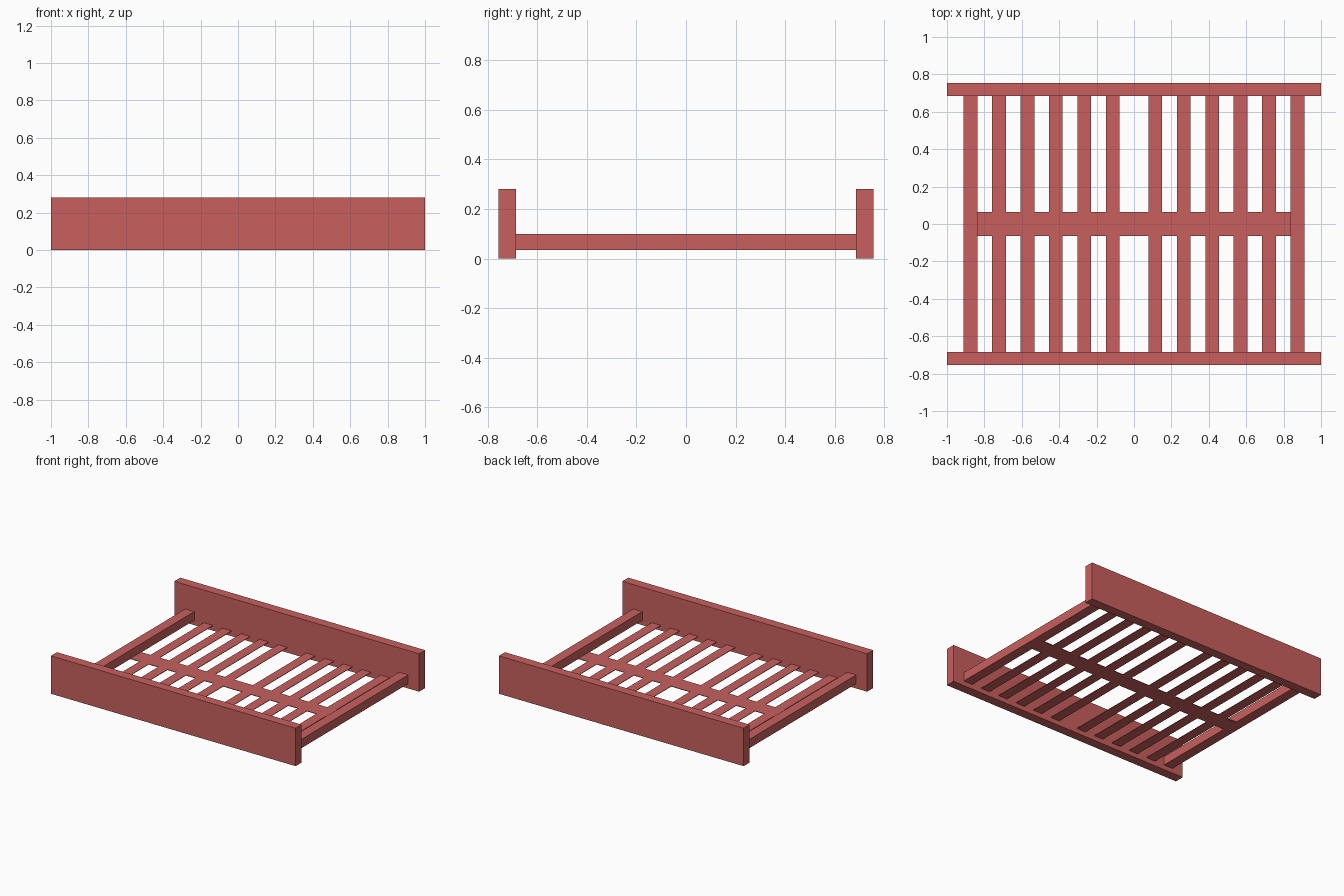
import bpy
import bmesh
from mathutils import Vector

cube = bpy.data.objects.get("Cube")
if cube:
    bpy.data.objects.remove(cube, do_unlink=True)

red = bpy.data.materials.new("soft red")
red.use_nodes = True
color = (0.58, 0.117, 0.11, 1)
red.diffuse_color = color
red.node_tree.nodes["Principled BSDF"].inputs["Base Color"].default_value = color


def add_object(name, bm):
    bmesh.ops.recalc_face_normals(bm, faces=bm.faces)
    mesh = bpy.data.meshes.new(name)
    bm.to_mesh(mesh)
    bm.free()
    mesh.materials.append(red)
    obj = bpy.data.objects.new(name, mesh)
    bpy.context.collection.objects.link(obj)
    return obj


def box(name, center, size):
    bm = bmesh.new()
    bmesh.ops.create_cube(bm, size=1)
    bmesh.ops.scale(bm, vec=Vector(size), verts=bm.verts)
    bmesh.ops.translate(bm, vec=Vector(center), verts=bm.verts)
    return add_object(name, bm)


PANEL_Y, PANEL_T, PANEL_H = 0.755, 0.07, 0.28
INNER_Y = PANEL_Y - PANEL_T
RAIL_X, WIDTH, PITCH = 0.874, 0.074, 0.152
LOW, HIGH = 0.035, 0.1
SLAT_T = 0.004
SPINE = 0.063

# Upright boards at front and back
for side, name in ((-1, "front_board"), (1, "back_board")):
    box(name, (0, side * (PANEL_Y - PANEL_T / 2), PANEL_H / 2),
        (2, PANEL_T, PANEL_H))

# Thick rails joining the boards at each end
for side, name in ((-1, "right_rail"), (1, "left_rail")):
    box(name, (side * RAIL_X, 0, (LOW + HIGH) / 2),
        (WIDTH, INNER_Y * 2, HIGH - LOW))

# Thin lattice: slats crossing one middle spine, as a single sheet
centers = sorted(s * (RAIL_X - PITCH * i) for s in (-1, 1) for i in range(1, 6))
end = RAIL_X - WIDTH / 2
xs = [-end] + [c + s * WIDTH / 2 for c in centers for s in (-1, 1)] + [end]
ys = [-INNER_Y, -SPINE, SPINE, INNER_Y]
bm = bmesh.new()
grid = [[bm.verts.new((x, y, LOW)) for y in ys] for x in xs]
for i in range(len(xs) - 1):
    for j in range(len(ys) - 1):
        if i % 2 == 1 or j == 1:
            bm.faces.new((grid[i][j], grid[i + 1][j],
                          grid[i + 1][j + 1], grid[i][j + 1]))
extruded = bmesh.ops.extrude_face_region(bm, geom=bm.faces[:], use_keep_orig=True)
top = [v for v in extruded["geom"] if isinstance(v, bmesh.types.BMVert)]
bmesh.ops.translate(bm, vec=(0, 0, SLAT_T), verts=top)
bmesh.ops.dissolve_limit(bm, angle_limit=0.01, verts=bm.verts[:], edges=bm.edges[:])
add_object("slat_lattice", bm)
